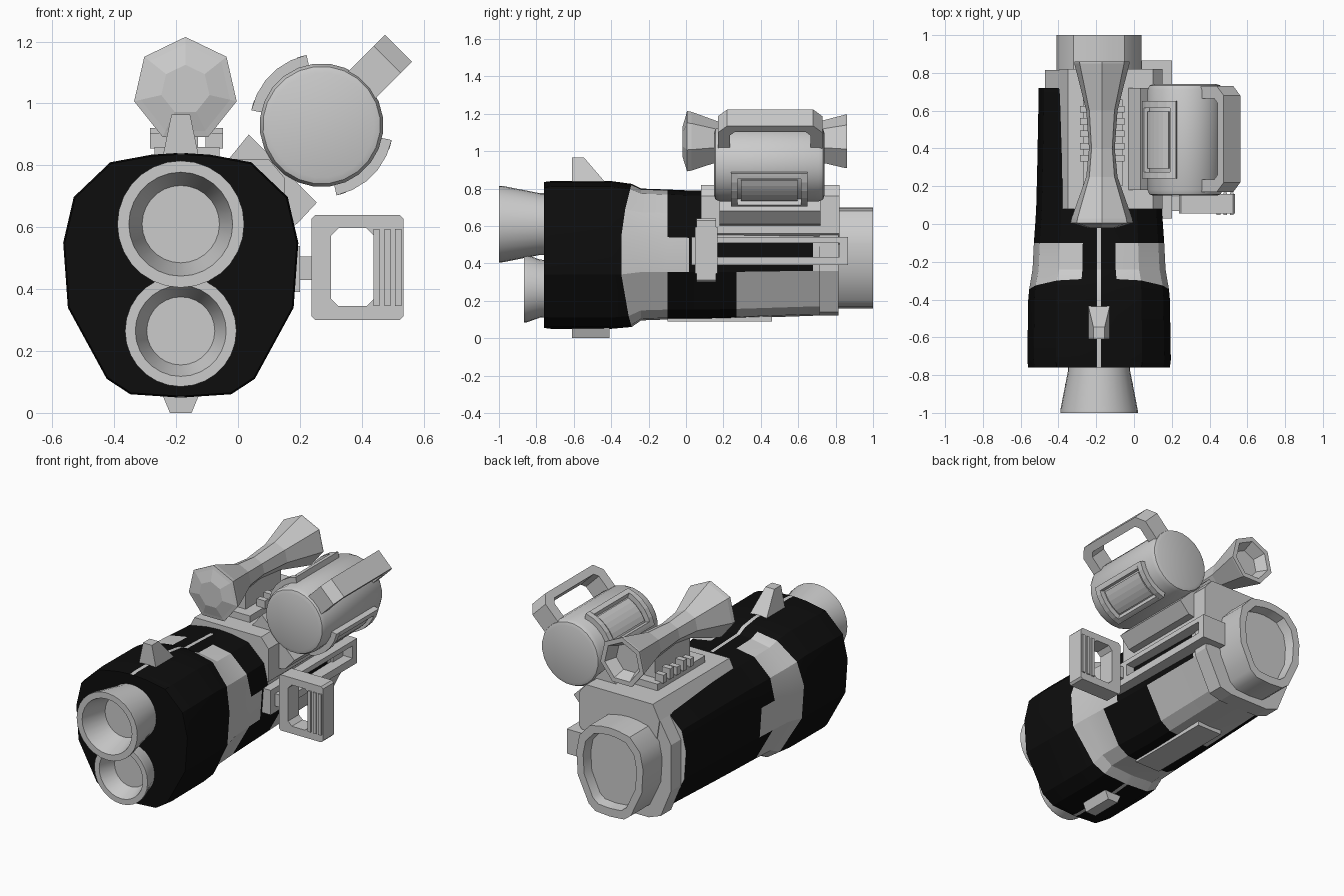
import bpy, bmesh, math
from mathutils import Vector

if "Cube" in bpy.data.objects:
    bpy.data.objects.remove(bpy.data.objects["Cube"])


def material(name, c):
    m = bpy.data.materials.new(name)
    m.diffuse_color = (c, c, c, 1)
    m.use_nodes = True
    m.node_tree.nodes["Principled BSDF"].inputs["Base Color"].default_value = m.diffuse_color
    return m


GREY = material("light grey", 0.6)
BLACK = material("black", 0.004)
CX = -0.185  # body centre line


def finish(name, bm, mats=(GREY,), angle=None):
    bmesh.ops.recalc_face_normals(bm, faces=bm.faces)
    me = bpy.data.meshes.new(name)
    bm.to_mesh(me)
    bm.free()
    ob = bpy.data.objects.new(name, me)
    bpy.context.collection.objects.link(ob)
    for m in mats:
        me.materials.append(m)
    if angle:
        bpy.ops.object.select_all(action='DESELECT')
        ob.select_set(True)
        bpy.context.view_layer.objects.active = ob
        bpy.ops.object.shade_smooth_by_angle(angle=math.radians(angle))
    return ob


def xz(u, v, w): return (u, w, v)
def yz(u, v, w): return (w, u, v)


def loops(bm, rings, close=False):
    """Skin a list of equal-length vertex rings; returns faces by ring."""
    vs = [[bm.verts.new(p) for p in r] for r in rings]
    n, out = len(vs[0]), []
    for i in range(len(vs) if close else len(vs) - 1):
        a, b = vs[i], vs[(i + 1) % len(vs)]
        out.append([bm.faces.new((a[k], a[(k + 1) % n], b[(k + 1) % n], b[k])) for k in range(n)])
    caps = [] if close else [bm.faces.new(vs[0]), bm.faces.new(vs[-1])]
    return out, caps


def prism(name, pts, w0, w1, to=xz, mat=GREY):
    bm = bmesh.new()
    loops(bm, [[to(u, v, w) for u, v in pts] for w in (w0, w1)])
    return finish(name, bm, (mat,))


def box(name, x, y, z):
    return prism(name, [(x[0], z[0]), (x[1], z[0]), (x[1], z[1]), (x[0], z[1])], *y)


def frame(name, outer, inner, w0, w1, to=xz):
    bm = bmesh.new()
    loops(bm, [[to(u, v, w) for u, v in p] for p, w in
               ((outer, w0), (outer, w1), (inner, w1), (inner, w0))], close=True)
    return finish(name, bm)


def lathe(name, prof, cx, cz, n=28, a0=0.0, angle=35):
    bm = bmesh.new()
    loops(bm, [[(cx + r * math.cos(a0 + math.tau * k / n), y, cz + r * math.sin(a0 + math.tau * k / n))
                for k in range(n)] for r, y in prof])
    return finish(name, bm, angle=angle)


def chamfered(a0, a1, b0, b1, c):
    return [(a0 + c, b0), (a1 - c, b0), (a1, b0 + c), (a1, b1 - c),
            (a1 - c, b1), (a0 + c, b1), (a0, b1 - c), (a0, b0 + c)]


# egg-shaped section, normalised: half width and height from bottom
HALF = [(0.03, 1), (0.25, 0.993), (0.6, 0.962), (0.91, 0.82), (1, 0.633),
        (0.96, 0.367), (0.63, 0.076), (0.43, 0.013), (0.03, 0)]
EGG = HALF + [(-u, v) for u, v in reversed(HALF)]


def egg(y, hw, z0, z1, bow=0.0):
    return [(CX + u * hw, y + bow * (2 * v - 1) ** 2, z0 + v * (z1 - z0)) for u, v in EGG]


# main shell: black front, grey band with side tab, black rear cover
stations = [(-0.76, .375, .055, .835), (-0.72, .38, .05, .84), (-0.40, .375, .05, .84),
            (-0.35, .37, .06, .825, 0.06), (-0.24, .352, .095, .80), (-0.1, .345, .1, .795),
            (0.015, .337, .1, .79), (0.08, .333, .1, .79), (0.27, .328, .105, .785),
            (0.68, .32, .12, .775), (0.72, .32, .12, .77)]
bm = bmesh.new()
strips, caps = loops(bm, [egg(*s) for s in stations])
for i, strip in enumerate(strips):
    for k, f in enumerate(strip):
        right = k < 8
        seg = k if right else 16 - k
        grey = False
        if k == 17:
            grey = i < 6
        elif k == 8:
            grey = True
        elif i in (3, 4):
            grey = seg != 0
        elif i == 5:
            grey = seg == 4
        elif i >= 7 and right:
            grey = seg != 4 and (seg < 4 or i >= 8) or i == 9
        elif i >= 8:
            grey = seg >= 7
        f.material_index = 0 if grey else 1
caps[0].material_index = 1
r = bmesh.ops.inset_region(bm, faces=[caps[0]], thickness=0.07, depth=-0.03)
for f in r['faces']:
    f.material_index = 1
finish("main_shell", bm, (GREY, BLACK), 20)

# rear frame and end plate
prism("rear_frame", [(-.395, .73), (-.35, .82), (.10, .82), (.15, .76), (.15, .56), (.08, .5), (-.36, .5)], .08, .82)
prism("rear_plate", [(-.395, .73), (-.35, .82), (.10, .82), (.14, .76), (.14, .36), (.03, .14),
                     (-.05, .12), (-.32, .12), (-.40, .15), (-.47, .32), (-.47, .6)], .715, .815)

# rear egg-shaped socket
bm = bmesh.new()
loops(bm, [egg(.80, .225, .16, .70), egg(1, .225, .16, .70), egg(1, .18, .21, .655), egg(.94, .17, .22, .645)])
finish("rear_socket", bm, angle=35)

# two flared front barrels
lathe("upper_barrel", [(.165, -.70), (.165, -.78), (.205, -.985), (.205, -1), (.168, -1), (.125, -.84)], CX, .61)
lathe("lower_barrel", [(.15, -.70), (.155, -.78), (.18, -.85), (.18, -.865), (.147, -.865), (.11, -.77)], CX, .265)

# front sight (tapered wedge) and lower fin
bm = bmesh.new()
loops(bm, [[(CX - b, -.61, .82), (CX + b, -.61, .82), (CX + b, -.42, .82), (CX - b, -.42, .82)] if z == 0 else
           [(CX - b, -.61, .965), (CX + b, -.61, .965), (CX + b, -.545, .965), (CX - b, -.545, .965)]
           for b, z in ((.06, 0), (.03, 1))])
finish("front_sight", bm)
prism("lower_fin", [(CX - .06, .06), (CX + .06, .06), (CX + .035, 0), (CX - .035, 0)], -.61, -.41)
box("bottom_rail", (-.27, -.10), (-.1, .46), (.09, .13))

# seven-sided horn scope on its toothed mount
lathe("horn_scope", [(.08, -.02), (.148, .0), (.17, .005), (.165, .03), (.085, .25), (.07, .4), (.085, .6),
                     (.15, .85), (.15, .86), (.12, .86), (.09, .79)], -.17, 1.045, 7, math.pi / 2, None)
box("scope_mount", (-.27, -.06), (.2, .66), (.81, .86))
box("scope_saddle", (-.21, -.13), (.26, .6), (.85, 1.0))
for i in range(5):
    y = .33 + i * .065
    for s in (-1, 1):
        c = -.167 + s * .09
        box("mount_tooth", (c - .028, c + .028), (y, y + .035), (.855, .92 if i % 2 else .905))

# canister
CAN = Vector((.27, 0, .93))
lathe("canister", [(.17, .15), (.19, .157), (.2, .18), (.2, .71), (.19, .733), (.17, .74)], CAN.x, CAN.z, 24, 0.13, 40)


def arc(mid, half, r0, r1, n=5):
    a = [math.radians(mid - half + 2 * half * i / n) for i in range(n + 1)]
    return ([(CAN.x + r1 * math.cos(t), CAN.z + r1 * math.sin(t)) for t in a] +
            [(CAN.x + r0 * math.cos(t), CAN.z + r0 * math.sin(t)) for t in reversed(a)])


# raised pads with inset panels on the canister
for mid in (135, -45):
    prism("pad_panel", arc(mid, 21, .19, .216), .295, .595)
    for y0, y1 in ((.24, .275), (.615, .65)):
        prism("pad_end", arc(mid, 33, .19, .232), y0, y1)
    for s in (-29, 29):
        prism("pad_side", arc(mid + s, 4, .19, .232, 2), .275, .615)


# canister carry handle and diagonal mount
def radial(u, v, w):
    d, t = Vector((1, 0, 1)).normalized(), Vector((1, 0, -1)).normalized()
    return CAN + d * v + t * w + Vector((0, u, 0))


prism("carry_handle", [(.17, .18), (.17, .30), (.22, .352), (.68, .352), (.73, .30), (.73, .18),
                       (.665, .18), (.665, .28), (.64, .305), (.26, .305), (.235, .28), (.235, .18)],
      -.062, .062, radial)
prism("canister_mount", [(-.03, .82), (.035, .90), (.255, .68), (.19, .61), (.13, .60), (.0, .72)], .18, .72)

# slotted side rail
frame("side_rail", [(.03, .39), (.86, .39), (.86, .54), (.03, .54)],
      [(.17, .435), (.83, .435), (.83, .51), (.17, .51)], .12, .20, yz)
box("rail_end", (.04, .2), (.82, .865), (.39, .54))

# side grip
box("grip_stem", (.18, .24), (.07, .145), (.43, .505))
frame("side_grip", chamfered(.238, .535, .30, .64, .012), chamfered(.30, .44, .345, .597, .025), .055, .16)
for x in (.45, .485, .52):
    box("grip_rib", (x - .012, x + .008), (.047, .168), (.345, .595))
